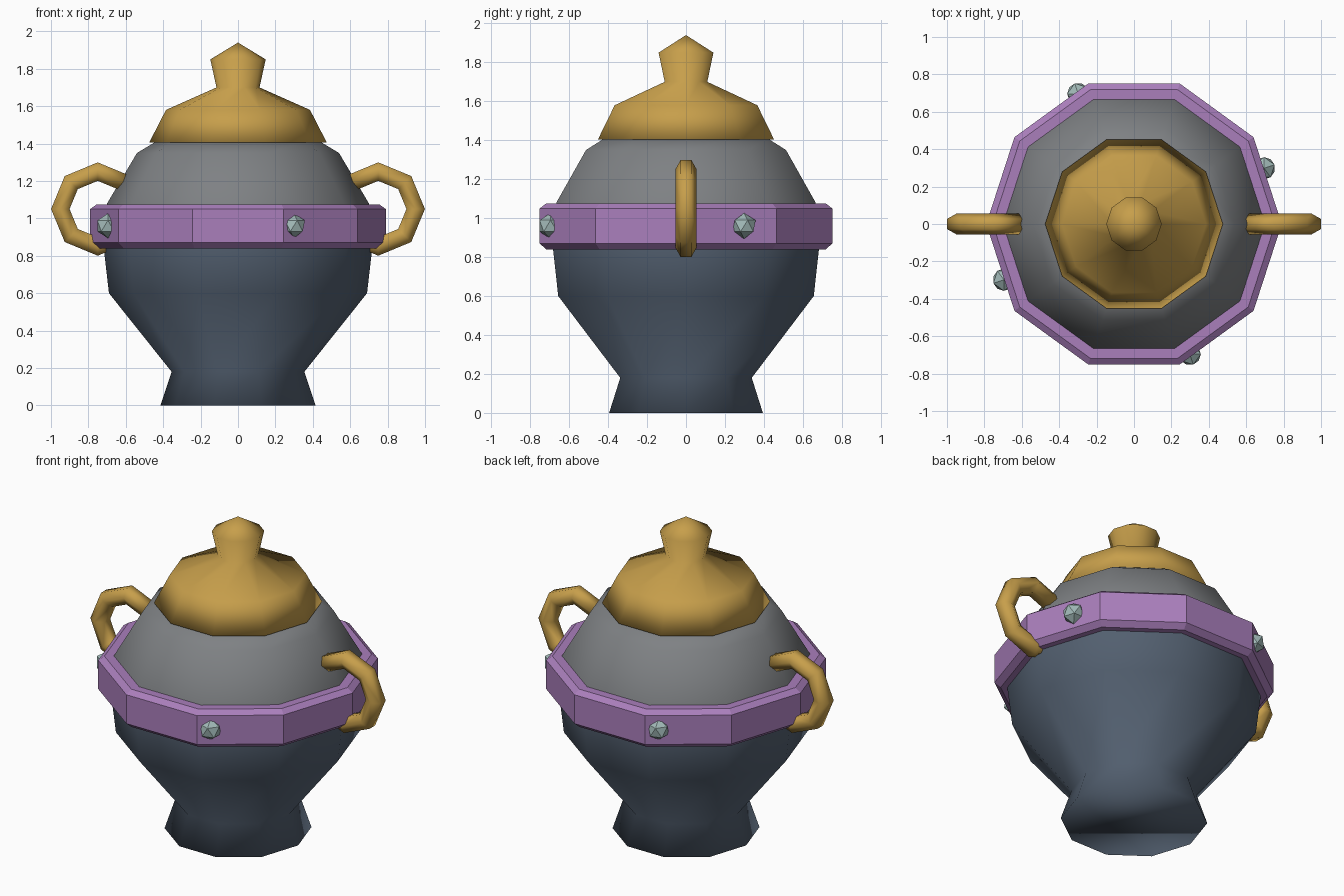
import bpy, bmesh
from math import sin, cos, pi, radians
from mathutils import Vector

if "Cube" in bpy.data.objects:
    bpy.data.objects.remove(bpy.data.objects["Cube"], do_unlink=True)

SIDES = 10


def material(name, rgb):
    m = bpy.data.materials.new(name)
    m.use_nodes = True
    color = (*rgb, 1)
    m.diffuse_color = color
    m.node_tree.nodes["Principled BSDF"].inputs["Base Color"].default_value = color
    return m


slate = material("dark slate", (0.085, 0.115, 0.16))
grey = material("grey", (0.21, 0.22, 0.23))
gold = material("gold", (0.57, 0.345, 0.07))
purple = material("purple", (0.40, 0.21, 0.50))
crystal = material("pale crystal", (0.36, 0.49, 0.48))


def finish(name, bm, mats, smooth):
    bmesh.ops.recalc_face_normals(bm, faces=bm.faces[:])
    for f in bm.faces:
        f.smooth = smooth
    me = bpy.data.meshes.new(name)
    bm.to_mesh(me)
    bm.free()
    for m in mats:
        me.materials.append(m)
    ob = bpy.data.objects.new(name, me)
    bpy.context.collection.objects.link(ob)
    return ob


def bridge(bm, a, b):
    """Join two rings; a ring of one vertex makes a fan."""
    n = max(len(a), len(b))
    for i in range(n):
        j = (i + 1) % n
        if len(b) == 1:
            bm.faces.new((a[i], a[j], b[0]))
        else:
            bm.faces.new((a[i], a[j], b[j], b[i]))


def lathe(name, profile, mats, smooth=True, closed=False):
    """Turn a (radius, height) profile about the z axis."""
    bm = bmesh.new()
    rings = []
    for r, z in profile:
        count = SIDES if r > 0 else 1
        rings.append([bm.verts.new((r * cos(2 * pi * i / SIDES), r * sin(2 * pi * i / SIDES), z))
                      for i in range(count)])
    for a, b in zip(rings, rings[1:]):
        bridge(bm, a, b)
    if closed:
        bridge(bm, rings[-1], rings[0])
    else:
        bm.faces.new(rings[0])
        if len(rings[-1]) > 1:
            bm.faces.new(rings[-1])
    return finish(name, bm, mats, smooth)


# Jar body: dark below the band, grey above
body = lathe("jar_body", [(0.415, 0), (0.355, 0.18), (0.69, 0.6), (0.72, 0.86),
                          (0.70, 1.08), (0.54, 1.35), (0.44, 1.41)], [slate, grey])
for face in body.data.polygons:
    face.material_index = int(face.center.z > 0.95)

# Lid with its knob
lathe("lid", [(0.475, 1.405), (0.385, 1.58), (0.115, 1.70), (0.148, 1.85), (0, 1.94)], [gold])

# Chamfered band
lathe("band", [(0.69, 1.075), (0.755, 1.075), (0.79, 1.05), (0.79, 0.87), (0.755, 0.84), (0.69, 0.84)],
      [purple], smooth=False, closed=True)


def handle(name, side):
    """Six-sided tube swept along an open arc in the xz plane."""
    bm = bmesh.new()
    rings = []
    for step in range(-3, 4):
        t = radians(45 * step)
        out = Vector((side * cos(t), 0, sin(t)))
        centre = Vector((side * 0.75, 0, 1.05)) + out * 0.2
        rings.append([bm.verts.new(centre + out * 0.057 * sin(a) + Vector((0, 0.055 * cos(a), 0)))
                      for a in (pi * k / 3 for k in range(6))])
    for a, b in zip(rings, rings[1:]):
        bridge(bm, a, b)
    bm.faces.new(rings[0])
    bm.faces.new(rings[-1])
    return finish(name, bm, [gold], True)


handle("left_handle", 1)
handle("right_handle", -1)

# Four gems set a quarter turn apart around the band
for i, place in enumerate(("front", "left", "back", "right")):
    bm = bmesh.new()
    bmesh.ops.create_icosphere(bm, subdivisions=1, radius=0.066)
    gem = finish(place + "_gem", bm, [crystal], False)
    angle = radians(-66.8) + i * pi / 2
    gem.location = (0.757 * cos(angle), 0.757 * sin(angle), 0.96)
    gem.rotation_euler.z = i * pi / 2
